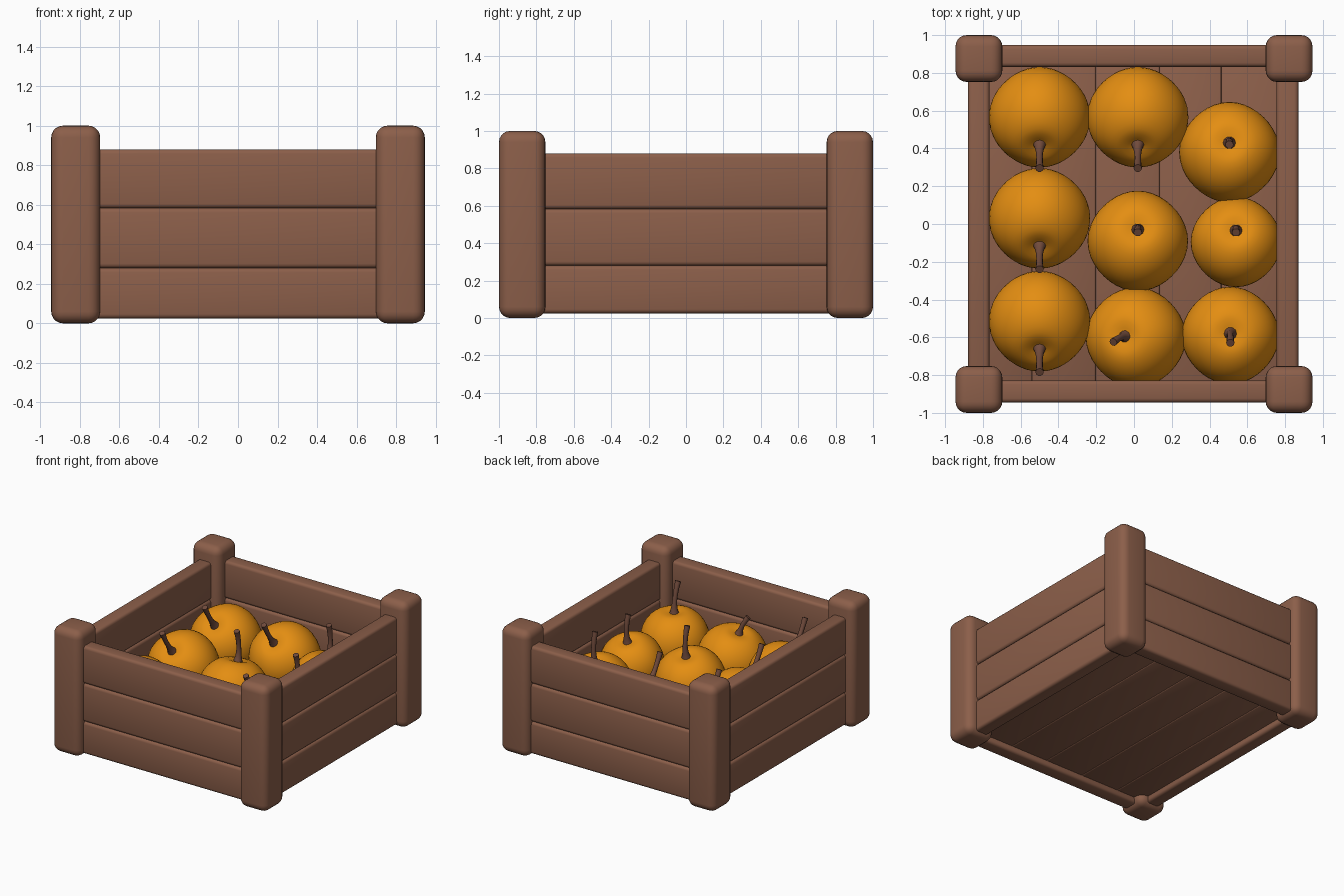
import bpy, bmesh, math
from mathutils import Vector

if "Cube" in bpy.data.objects:
    bpy.data.objects.remove(bpy.data.objects["Cube"])


def material(name, rgb):
    m = bpy.data.materials.new(name)
    m.diffuse_color = (*rgb, 1)
    m.use_nodes = True
    m.node_tree.nodes["Principled BSDF"].inputs["Base Color"].default_value = m.diffuse_color
    return m


WOOD = material("brown wood", (0.262, 0.114, 0.068))
ORANGE = material("pumpkin orange", (0.775, 0.27, 0.006))
STEM = material("stem brown", (0.165, 0.07, 0.045))


def finish(name, bm, mat):
    bmesh.ops.recalc_face_normals(bm, faces=bm.faces)
    me = bpy.data.meshes.new(name)
    bm.to_mesh(me)
    bm.free()
    me.materials.append(mat)
    me.shade_smooth()
    ob = bpy.data.objects.new(name, me)
    bpy.context.collection.objects.link(ob)
    return ob


def block(name, lo, hi, bevel, segs=3):
    """Rounded wooden block between two corners."""
    lo, hi = Vector(lo), Vector(hi)
    bm = bmesh.new()
    bmesh.ops.create_cube(bm, size=1)
    for v in bm.verts:
        v.co = [(lo[i] + hi[i]) / 2 + v.co[i] * (hi[i] - lo[i]) for i in range(3)]
    bmesh.ops.bevel(bm, geom=bm.edges[:], offset=bevel, segments=segs,
                    profile=0.5, affect='EDGES')
    return finish(name, bm, WOOD)


# Corner posts
for sx in (-1, 1):
    for sy in (-1, 1):
        x, y = sorted((sx * 0.945, sx * 0.697)), sorted((sy * 1.0, sy * 0.752))
        block("corner_post", (x[0], y[0], 0), (x[1], y[1], 1.0), 0.06, 5)

# Wall planks, three per side
rows = [(0.025, 0.28), (0.28, 0.583), (0.583, 0.88)]
for i, (z0, z1) in enumerate(rows):
    b = 0.022
    block("front_plank", (-0.8, -0.945, z0), (0.8, -0.828, z1), b)
    block("back_plank", (-0.8, 0.832, z0), (0.8, 0.948, z1), b)
    block("left_plank", (-0.878, -0.85, z0), (-0.765, 0.85, z1), b)
    block("right_plank", (0.755, -0.85, z0), (0.87, 0.85, z1), b)

# Floor boards
seams = [-0.8, -0.54, -0.203, 0.135, 0.462, 0.8]
for x0, x1 in zip(seams, seams[1:]):
    block("floor_board", (x0, -0.86, 0.07), (x1, 0.86, 0.14), 0.008, 2)


def pumpkin(c, r, axis):
    """Plump lathe with dimpled poles, its axis turned towards the stem."""
    bm = bmesh.new()
    n, m = 40, 24
    rot = Vector((0, 0, 1)).rotation_difference(axis)
    rings = []
    for j in range(m + 1):
        t = math.pi * j / m
        rho = r * max(math.sin(t), 0) ** 0.88
        z = 0.95 * r * math.cos(t)
        z -= math.copysign(0.12 * r * math.exp(-(rho / (0.25 * r)) ** 2), z)
        count = 1 if j in (0, m) else n
        ring = []
        for k in range(count):
            a = 2 * math.pi * k / n
            q = rho * (1 + 0.012 * math.cos(4 * a)) if count > 1 else 0
            ring.append(bm.verts.new(
                c + rot @ Vector((q * math.cos(a), q * math.sin(a), z))))
        rings.append(ring)
    for p, q in zip(rings, rings[1:]):
        for k in range(n):
            quad = [p[k % len(p)], p[(k + 1) % len(p)],
                    q[(k + 1) % len(q)], q[k % len(q)]]
            bm.faces.new(list(dict.fromkeys(quad)))
    finish("pumpkin", bm, ORANGE)


def stem(base, axis, tip):
    """Curved tapering stem leaving the pumpkin along its axis."""
    bm = bmesh.new()
    mid = base + axis * (tip - base).length * 0.5
    n, m = 10, 10
    prev = None
    for j in range(m + 1):
        t = j / m
        p = base * (1 - t) ** 2 + mid * 2 * t * (1 - t) + tip * t * t
        d = (mid - base) * (1 - t) + (tip - mid) * t
        rot = Vector((0, 0, 1)).rotation_difference(d)
        rad = 0.016 + 0.022 * (1 - t) ** 5 + 0.006 * t ** 3
        ring = [bm.verts.new(p + rot @ Vector((rad * math.cos(2 * math.pi * k / n),
                                              rad * math.sin(2 * math.pi * k / n), 0)))
                for k in range(n)]
        if prev:
            for k in range(n):
                bm.faces.new((prev[k], prev[(k + 1) % n], ring[(k + 1) % n], ring[k]))
        else:
            bm.faces.new(ring)
        prev = ring
    bm.faces.new(prev)
    ob = finish("stem", bm, STEM)
    ob.data.set_sharp_from_angle(angle=math.radians(50))


# Pumpkins: centre x, y, z, radius, stem base offset x, y, stem tip offset x, y, tip z
for x, y, z, r, bx, by, tx, ty, tz in [
    (-0.50, 0.565, 0.405, 0.265, 0, -0.145, 0, -0.27, 0.77),
    (0.02, 0.565, 0.405, 0.265, 0, -0.145, 0, -0.27, 0.77),
    (-0.50, 0.03, 0.405, 0.265, 0, -0.145, 0, -0.27, 0.77),
    (-0.50, -0.515, 0.405, 0.265, 0, -0.145, 0, -0.27, 0.77),
    (0.02, -0.09, 0.39, 0.263, 0, 0.06, 0, 0.045, 0.85),
    (0.505, 0.38, 0.39, 0.263, 0, 0.05, 0, 0.04, 0.85),
    (0.54, -0.095, 0.39, 0.237, 0, 0.06, 0, 0.05, 0.80),
    (0.01, -0.60, 0.38, 0.262, -0.06, 0.005, -0.12, -0.025, 0.73),
    (0.51, -0.59, 0.40, 0.255, 0, 0.01, 0, -0.04, 0.85),
]:
    c = Vector((x, y, z))
    h = 0.85 * r
    base = Vector((bx, by, math.sqrt(h * h - bx * bx - by * by)))
    axis = base.normalized()
    pumpkin(c, r, axis)
    stem(c + base * 0.95, axis, Vector((x + tx, y + ty, tz)))
